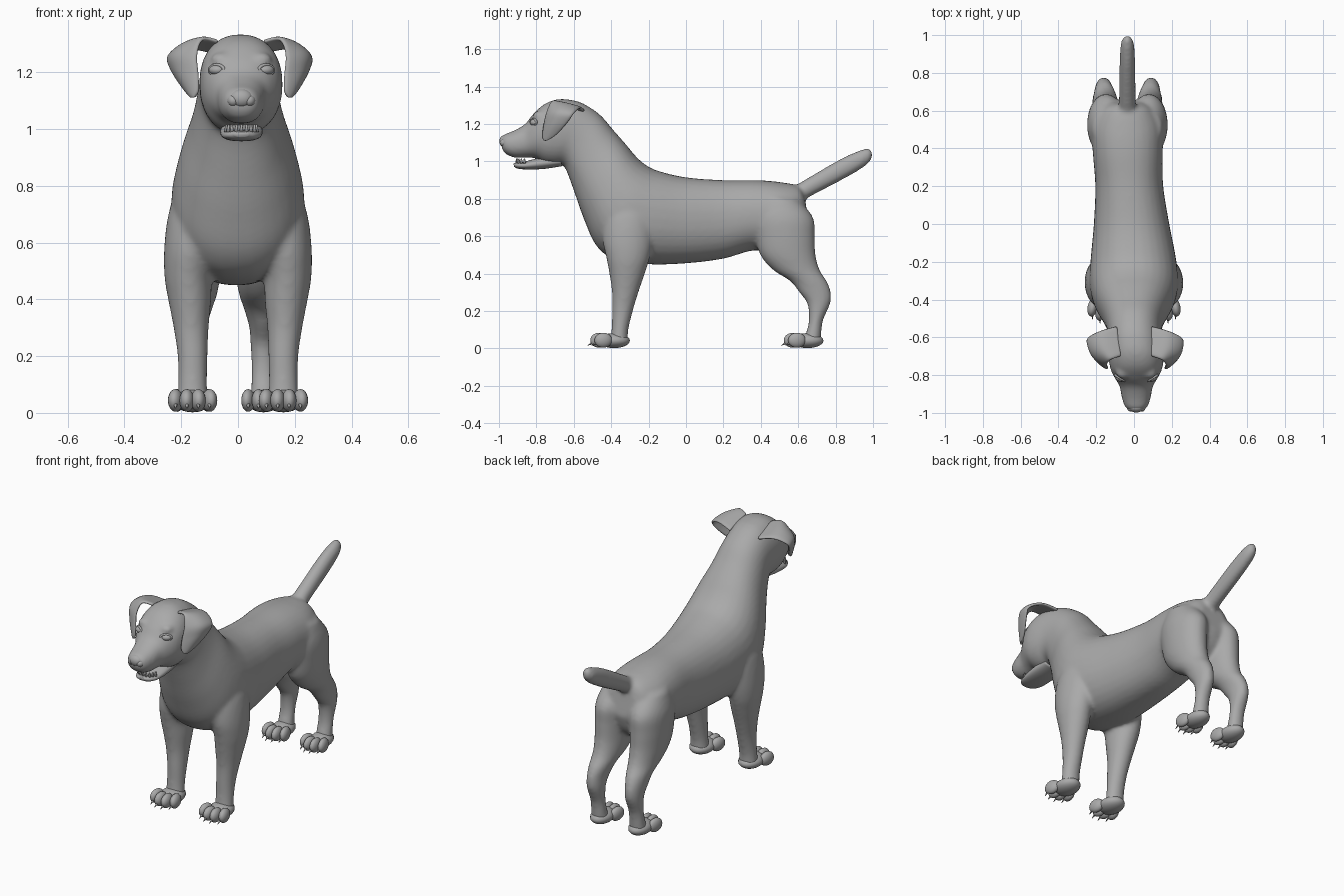
import bpy, bmesh, math
from mathutils import Vector, Matrix

if "Cube" in bpy.data.objects:
    bpy.data.objects.remove(bpy.data.objects["Cube"])

coat = bpy.data.materials.new("grey coat")
coat.diffuse_color = (0.4, 0.4, 0.4, 1)
coat.use_nodes = True
coat.node_tree.nodes["Principled BSDF"].inputs["Base Color"].default_value = coat.diffuse_color


def step(a, b, t):
    t = min(1, max(0, (t - a) / (b - a)))
    return t * t * (3 - 2 * t)


def finish(bm, name, smooth=True):
    """Apply the slight sideways bend of the body and make the object."""
    for v in bm.verts:
        v.co.x += 0.012 * step(-0.5, -0.75, v.co.y) - 0.035 * step(-0.35, 0.5, v.co.y)
    bmesh.ops.recalc_face_normals(bm, faces=bm.faces)
    for f in bm.faces:
        f.smooth = smooth
    me = bpy.data.meshes.new(name)
    bm.to_mesh(me)
    bm.free()
    me.materials.append(coat)
    ob = bpy.data.objects.new(name, me)
    bpy.context.collection.objects.link(ob)
    return ob


def spline(rows, sub=5):
    """Catmull-Rom interpolation of number rows."""
    rows = [Vector(r) for r in rows]
    out = []
    for i in range(len(rows) - 1):
        p0, p1, p2 = rows[max(i - 1, 0)], rows[i], rows[i + 1]
        p3 = rows[min(i + 2, len(rows) - 1)]
        for k in range(sub):
            t = k / sub
            out.append(0.5 * (2 * p1 + (p2 - p0) * t + (2 * p0 - 5 * p1 + 4 * p2 - p3) * t * t
                              + (3 * p1 - p0 - 3 * p2 + p3) * t ** 3))
    return out + [rows[-1]]


def loft(bm, rings, n=32, power=0.9):
    """Rings are (centre, half side vector, half up vector)."""
    loops = []
    for c, a, b in rings:
        loop = []
        for i in range(n):
            t = 2 * math.pi * i / n
            cs, sn = math.cos(t), math.sin(t)
            loop.append(bm.verts.new(c + a * math.copysign(abs(cs) ** power, cs)
                                     + b * math.copysign(abs(sn) ** power, sn)))
        loops.append(loop)
    for l0, l1 in zip(loops, loops[1:]):
        for i in range(n):
            bm.faces.new((l0[i], l0[(i + 1) % n], l1[(i + 1) % n], l1[i]))
    bm.faces.new(loops[0])
    bm.faces.new(loops[-1])


def side_loft(bm, rows, power=0.9):
    """Rows are top y, top z, bottom y, bottom z, half width."""
    loft(bm, [(Vector((0, (r[0] + r[2]) / 2, (r[1] + r[3]) / 2)), Vector((r[4], 0, 0)),
               Vector((0, (r[0] - r[2]) / 2, (r[1] - r[3]) / 2))) for r in spline(rows)], power=power)


def leg_loft(bm, rows, s):
    """Rows are x, y, z, half width, half depth."""
    loft(bm, [(Vector((s * r[0], r[1], r[2])), Vector((r[3], 0, 0)), Vector((0, r[4], 0)))
              for r in spline(rows)], power=1)


def ball(bm, c, r, turn=0):
    m = Matrix.Translation(c) @ Matrix.Rotation(turn, 4, 'Z') @ Matrix.Diagonal((*r, 1))
    bmesh.ops.create_uvsphere(bm, u_segments=20, v_segments=12, radius=1, matrix=m)


# torso, neck and head as one run of cross sections
body = bmesh.new()
side_loft(body, [
    (.63, .83, .66, .66, .08), (.6, .87, .62, .56, .14), (.5, .89, .53, .5, .19),
    (.38, .9, .37, .525, .185), (.2, .9, .2, .48, .18), (0, .915, 0, .455, .2),
    (-.15, .95, -.2, .45, .225), (-.22, .985, -.38, .475, .235), (-.27, 1.03, -.48, .55, .225),
    (-.32, 1.09, -.545, .69, .2), (-.39, 1.17, -.595, .83, .165), (-.46, 1.25, -.635, .94, .145),
    (-.55, 1.31, -.66, .98, .14), (-.62, 1.33, -.71, .98, .145), (-.69, 1.332, -.76, .99, .145),
    (-.76, 1.305, -.8, 1.015, .132), (-.82, 1.25, -.83, 1.02, .108), (-.86, 1.2, -.86, 1.02, .088),
    (-.92, 1.165, -.915, 1.02, .077), (-.97, 1.145, -.965, 1.04, .06), (-.99, 1.125, -.985, 1.07, .035)])
# tail
side_loft(body, [(.55, .85, .6, .77, .05), (.64, .905, .67, .815, .045), (.82, 1.01, .86, .915, .042),
                 (.93, 1.06, .965, .98, .036), (.975, 1.07, .995, 1.02, .022), (.99, 1.06, 1.0, 1.04, .008)], 1)
# legs
for s in (-1, 1):
    leg_loft(body, [(.14, -.3, .8, .07, .08), (.155, -.305, .7, .09, .13), (.167, -.31, .58, .093, .135),
                    (.175, -.31, .48, .084, .115), (.17, -.315, .4, .076, .095), (.165, -.325, .3, .062, .071),
                    (.16, -.34, .2, .053, .056), (.16, -.353, .1, .051, .045), (.16, -.36, .02, .055, .05)], s)
    leg_loft(body, [(.1, .5, .8, .08, .1), (.11, .52, .7, .1, .16), (.115, .53, .6, .097, .158),
                    (.115, .545, .5, .09, .148), (.115, .59, .42, .077, .125), (.12, .655, .36, .062, .098),
                    (.125, .69, .3, .05, .085), (.125, .71, .24, .046, .062), (.125, .695, .15, .043, .038),
                    (.125, .68, .07, .046, .043), (.125, .67, .02, .05, .048)], s)
# brows
for s in (-1, 1):
    ball(body, (s * .07, -.785, 1.245), (.04, .035, .025))
ob = finish(body, "body")
rm = ob.modifiers.new("blend", 'REMESH')
rm.mode, rm.voxel_size, rm.use_smooth_shade = 'VOXEL', 0.011, True
sm = ob.modifiers.new("soften", 'SMOOTH')
sm.factor, sm.iterations = 0.5, 10

# lower jaw with teeth
jaw = bmesh.new()
side_loft(jaw, [(-.68, 1.03, -.66, .975, .07), (-.78, 1.02, -.76, .96, .075), (-.86, 1.0, -.85, .957, .068),
                (-.9, .995, -.9, .962, .05), (-.922, .99, -.92, .972, .025)])
finish(jaw, "lower_jaw")
teeth = bmesh.new()
for i in range(-4, 5):
    a = i * 0.33
    bmesh.ops.create_cone(teeth, cap_ends=True, segments=8, radius1=.008, radius2=.003, depth=.026,
                          matrix=Matrix.Translation((.055 * math.sin(a), -.85 - .055 * math.cos(a), 1.003)))
finish(teeth, "teeth")

# nose pad with two nostril wings
nose = bmesh.new()
ball(nose, (0, -.968, 1.108), (.042, .03, .033))
for s in (-1, 1):
    ball(nose, (s * .028, -.968, 1.1), (.022, .026, .022))
finish(nose, "nose")

for s, side in ((-1, "right"), (1, "left")):
    # eye with a rim of lids
    eye = bmesh.new()
    ball(eye, (s * .086, -.808, 1.208), (.03, .025, .019), s * .55)
    finish(eye, side + "_eye")
    lid = bmesh.new()
    frame = (Matrix.Translation((s * .087, -.816, 1.208)) @ Matrix.Rotation(s * .55, 4, 'Z'))
    rim = [[lid.verts.new(frame @ Vector(((.03 + .006 * math.cos(v)) * math.cos(u), .006 * math.sin(v),
                                         (.018 + .006 * math.cos(v)) * math.sin(u))))
            for v in [j * math.pi / 4 for j in range(8)]] for u in [i * math.pi / 12 for i in range(24)]]
    for i in range(24):
        for j in range(8):
            k, l = (i + 1) % 24, (j + 1) % 8
            lid.faces.new((rim[i][j], rim[k][j], rim[k][l], rim[i][l]))
    finish(lid, side + "_eyelids")

    # folded ear flap: rows of front edge and back edge points
    ear = bmesh.new()
    rows = spline([(.08, -.7, 1.31, .09, -.54, 1.27), (.135, -.72, 1.318, .18, -.565, 1.285),
                   (.155, -.745, 1.26, .247, -.6, 1.255), (.15, -.76, 1.19, .24, -.63, 1.21),
                   (.15, -.765, 1.135, .2, -.69, 1.145), (.163, -.757, 1.112, .172, -.745, 1.112)])
    grid = []
    for i, r in enumerate(rows):
        f, b = Vector(r[:3]), Vector(r[3:])
        bulge = Vector((.025, -.015, .012)) * math.sin(math.pi * i / (len(rows) - 1))
        line = [f.lerp(b, j / 6) + bulge * math.sin(math.pi * j / 6) for j in range(7)]
        grid.append([ear.verts.new((s * p.x, p.y, p.z)) for p in line])
    for g, h in zip(grid, grid[1:]):
        for j in range(6):
            ear.faces.new((g[j], g[j + 1], h[j + 1], h[j]))
    ob = finish(ear, side + "_ear")
    so = ob.modifiers.new("thickness", 'SOLIDIFY')
    so.thickness, so.offset = 0.016, 0
    ob.modifiers.new("round", 'SUBSURF').levels = 1

    # paws with four toes and claws
    for name, x, y, w in (("front", .16, -.36, 1), ("hind", .125, .675, .9)):
        paw, claws = bmesh.new(), bmesh.new()
        ball(paw, (s * x, y - .025, .042), (.066 * w, .085, .04))
        for k in (-1.5, -.5, .5, 1.5):
            px, py = s * x + k * .04 * w, y - .115 + abs(k) * .022
            ball(paw, (px, py, .044), (.026 * w, .048, .04), k * .12)
            m = Matrix.Translation((px, py - .045, .025)) @ Matrix.Rotation(math.radians(118), 4, 'X')
            bmesh.ops.create_cone(claws, cap_ends=True, segments=10, radius1=.009, radius2=.001,
                                  depth=.04, matrix=m)
        finish(paw, side + "_" + name + "_paw")
        finish(claws, side + "_" + name + "_claws")
